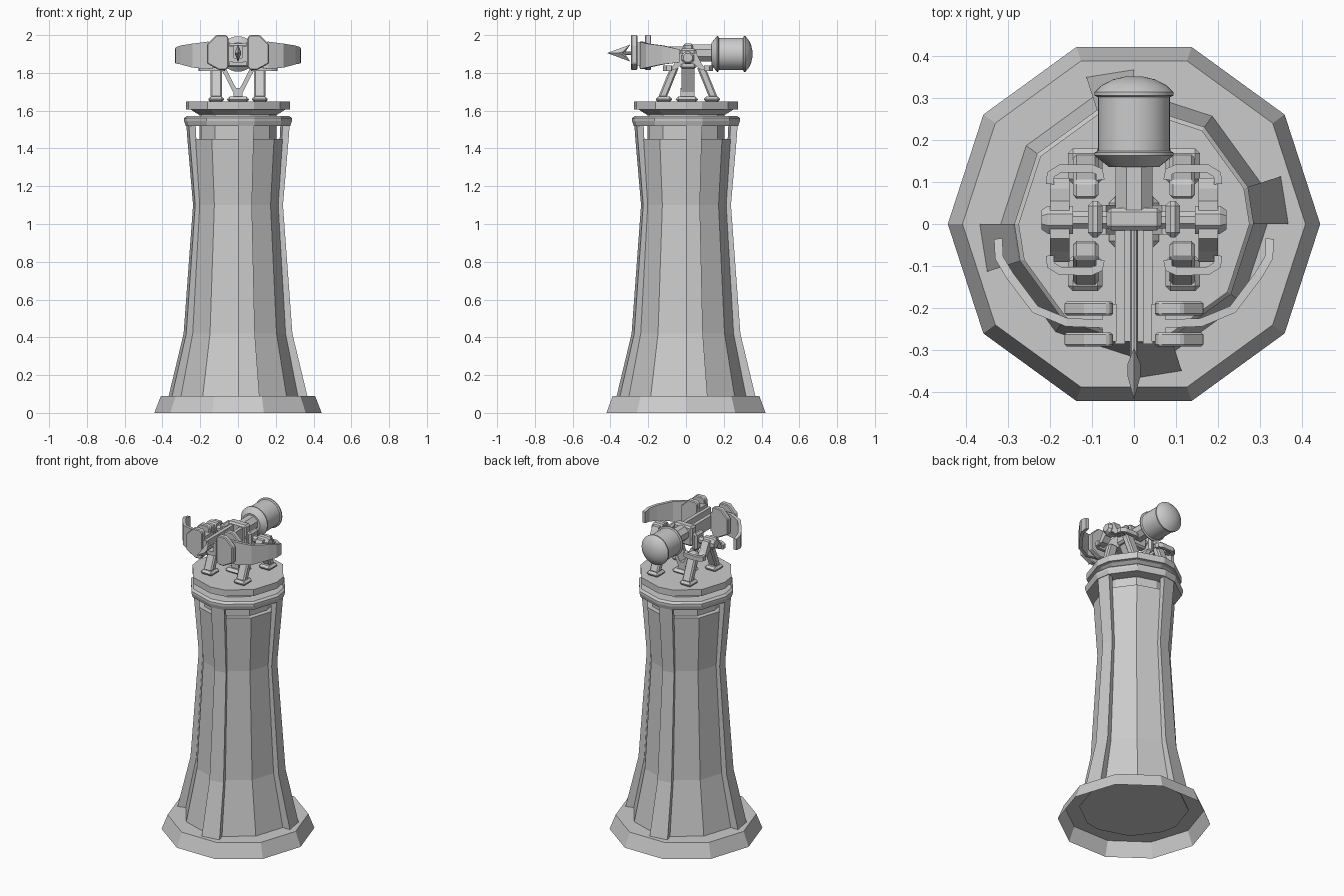
import bpy, bmesh
from math import cos, sin, radians, pi
from mathutils import Vector

if "Cube" in bpy.data.objects:
    bpy.data.objects.remove(bpy.data.objects["Cube"])


def loft(name, rings, cap0=True, cap1=True, mirror="", y_shift=0.0, smooth=False, bevel=0.0):
    """Skin a list of equal-length closed rings; optionally mirror in local x / y."""
    bm = bmesh.new()
    vs = [[bm.verts.new(p) for p in r] for r in rings]
    n = len(vs[0])
    for a, b in zip(vs, vs[1:]):
        for i in range(n):
            bm.faces.new((a[i], a[(i + 1) % n], b[(i + 1) % n], b[i]))
    if cap0:
        bm.faces.new(vs[0][::-1])
    if cap1:
        bm.faces.new(vs[-1])
    bmesh.ops.recalc_face_normals(bm, faces=bm.faces)
    me = bpy.data.meshes.new(name)
    bm.to_mesh(me)
    bm.free()
    ob = bpy.data.objects.new(name, me)
    bpy.context.collection.objects.link(ob)
    ob.location.y = y_shift
    if bevel:
        m = ob.modifiers.new("bevel", 'BEVEL')
        m.width, m.segments = bevel, 1
    if mirror:
        m = ob.modifiers.new("mirror", 'MIRROR')
        m.use_axis = ("x" in mirror, "y" in mirror, False)
        m.use_mirror_merge = False
    if smooth:
        bpy.ops.object.select_all(action='DESELECT')
        ob.select_set(True)
        bpy.context.view_layer.objects.active = ob
        bpy.ops.object.shade_smooth_by_angle(angle=radians(35))
    return ob


def ring_z(angles, r, z):
    return [(r * cos(radians(a)), r * sin(radians(a)), z) for a in angles]


def ring_axis(n, r, c, axis, turn=0.0):
    """Regular polygon around centre c, perpendicular to x or y."""
    out = []
    for i in range(n):
        u, v = r * cos(2 * pi * i / n + turn), r * sin(2 * pi * i / n + turn)
        d = (0, u, v) if axis == "x" else (u, 0, v)
        out.append(Vector(c) + Vector(d))
    return out


def beam(name, p0, p1, s0, s1=None, **kw):
    """Bar with horizontal rectangular ends, from p0 to p1 (size x, y)."""
    rings = []
    for p, s in ((p0, s0), (p1, s1 or s0)):
        rings.append([(p[0] + i * s[0] / 2, p[1] + j * s[1] / 2, p[2])
                      for i, j in ((-1, -1), (1, -1), (1, 1), (-1, 1))])
    return loft(name, rings, **kw)


def box(name, x, y, z, **kw):
    cx, cy = sum(x) / 2, sum(y) / 2
    return beam(name, (cx, cy, z[0]), (cx, cy, z[1]), (x[1] - x[0], y[1] - y[0]), **kw)


def strip(name, path, t, **kw):
    """Upright band following an xy path of (x, y, z low, z high)."""
    rings = []
    for i, (x, y, lo, hi) in enumerate(path):
        a, b = path[max(i - 1, 0)], path[min(i + 1, len(path) - 1)]
        d = Vector((b[0] - a[0], b[1] - a[1])).normalized()
        nx, ny = -d.y * t / 2, d.x * t / 2
        rings.append([(x - nx, y - ny, lo), (x + nx, y + ny, lo),
                      (x + nx, y + ny, hi), (x - nx, y - ny, hi)])
    return loft(name, rings, **kw)


# ---- tower ----
DECAGON = range(0, 360, 36)
WALL = [q + a for q in (0, 90, 180, 270) for a in (0, 18, 54)]

loft("base_plinth", [ring_z(DECAGON, r, z) for r, z in ((0.443, 0), (0.408, 0.09))], cap0=False)
loft("tower_wall", [ring_z(WALL, r, z) for r, z in
     ((0.318, 0.085), (0.252, 0.42), (0.213, 1.1), (0.236, 1.45))])
loft("tower_core", [ring_z(WALL, 0.205, z) for z in (1.44, 1.6)])
loft("top_rim", [ring_z(WALL, r, z) for r, z in
     ((0.277, 1.52), (0.285, 1.545), (0.285, 1.56), (0.272, 1.572))])

# four buttresses, each on a narrow facet
PROFILE = ((0.29, 0.367, 0.09), (0.235, 0.288, 0.42), (0.20, 0.238, 1.1),
           (0.232, 0.268, 1.45), (0.236, 0.274, 1.53))
for k, side in enumerate(("right", "back", "left", "front")):
    rings = []
    for r_in, r_out, z in PROFILE:
        a, b = radians(90 * k), radians(90 * k + 18)
        rings.append([(r * cos(t), r * sin(t), z)
                      for r, t in ((r_in, a), (r_out, a), (r_out, b), (r_in, b))])
    loft("buttress_" + side, rings)

loft("turntable", [ring_z(WALL, r, z) for r, z in
     ((0.21, 1.58), (0.252, 1.607), (0.275, 1.607), (0.275, 1.648))])

# ---- weapon stand ----
S = 0.01
box("stand_foot", (0.075, 0.157), (0.085, 0.17), (1.645, 1.675), mirror="xy", y_shift=S, bevel=0.012)
beam("stand_leg", (0.115, 0.135, 1.67), (0.115, 0.07, 1.83), (0.06, 0.045), mirror="xy", y_shift=S, bevel=0.008)
strip("clamp_rail", [(x, y, 1.81, 1.838) for x, y in
      ((0.08, 0.095), (0.083, 0.115), (0.1, 0.122), (0.175, 0.122), (0.198, 0.108), (0.2, 0.085))],
      0.02, mirror="xy", y_shift=S)

# bent side yoke carrying the axle
yoke = ((-0.1, 1.815), (-0.075, 1.845), (-0.045, 1.905), (0.045, 1.905), (0.075, 1.845), (0.1, 1.815),
        (0.06, 1.82), (0.03, 1.85), (-0.03, 1.85), (-0.06, 1.82))
loft("side_yoke", [[(x, y, z) for y, z in yoke] for x in (0.153, 0.2)], mirror="x", y_shift=S)
loft("axle", [ring_axis(8, 0.022, (x, S, 1.88), "x", pi / 8) for x in (-0.2, 0.2)])
loft("axle_cap", [ring_axis(8, r, (x, S, 1.88), "x", pi / 8) for x, r in
     ((0.145, 0.036), (0.205, 0.036), (0.22, 0.025))], mirror="x")
box("axle_collar", (0.075, 0.11), (-0.032, 0.055), (1.82, 1.93), mirror="x", bevel=0.012)

# forked centre post
box("post_foot", (-0.06, 0.06), (-0.055, 0.065), (1.645, 1.675), bevel=0.015)
box("post_stem", (-0.025, 0.025), (-0.03, 0.045), (1.67, 1.72))
beam("post_fork", (0.014, S, 1.70), (0.08, S, 1.83), (0.026, 0.07), mirror="x")

# ---- stock ----
box("stock_block", (-0.065, 0.065), (-0.015, 0.038), (1.83, 1.955), bevel=0.01)
box("stock_rail", (0.022, 0.045), (-0.285, 0.0), (1.86, 1.94), mirror="x")
box("stock_floor", (-0.03, 0.03), (-0.28, 0.0), (1.855, 1.88))
loft("tank_neck", [ring_axis(8, 0.048, (0, y, 1.905), "y", pi / 8) for y in (0.03, 0.15)])

# pressure tank
TANK = ((0.136, 0.06), (0.152, 0.08), (0.163, 0.094), (0.17, 0.094), (0.174, 0.086), (0.302, 0.086),
        (0.306, 0.094), (0.314, 0.094), (0.33, 0.077), (0.344, 0.05), (0.351, 0.02))
loft("tank", [ring_axis(32, r, (0, y, 1.9), "y") for y, r in TANK], smooth=True)

# ---- bow ----
plate = ((0.05, 1.83), (0.065, 1.815), (0.10, 1.815), (0.165, 1.85),
         (0.165, 1.95), (0.115, 2.0), (0.062, 2.0), (0.05, 1.985))
for name, y0, y1 in (("front_plate", -0.292, -0.258), ("rear_plate", -0.218, -0.184)):
    loft(name, [[(x, y, z) for x, z in plate] for y in (y0, y1)], mirror="x", bevel=0.005)
box("limb_socket", (0.042, 0.075), (-0.28, -0.19), (1.84, 1.96), mirror="x")
strip("bow_limb", [(0.05, -0.238, 1.84, 1.96), (0.16, -0.234, 1.82, 1.965), (0.235, -0.203, 1.828, 1.955),
                   (0.296, -0.122, 1.845, 1.945), (0.321, -0.08, 1.85, 1.935), (0.323, -0.035, 1.855, 1.925)],
      0.02, mirror="x")

# ---- bolt ----
loft("bolt_shaft", [ring_axis(8, 0.009, (0, y, 1.905), "y") for y in (-0.34, 0.0)])
head = ((-0.418, 1.905), (-0.295, 1.95), (-0.325, 1.905), (-0.295, 1.86))
loft("bolt_head", [[(0, y, z) for y, z in head],
                   [(0.016, -0.345 + (y + 0.345) * 0.2, 1.905 + (z - 1.905) * 0.15) for y, z in head]],
     cap0=False, mirror="x")
